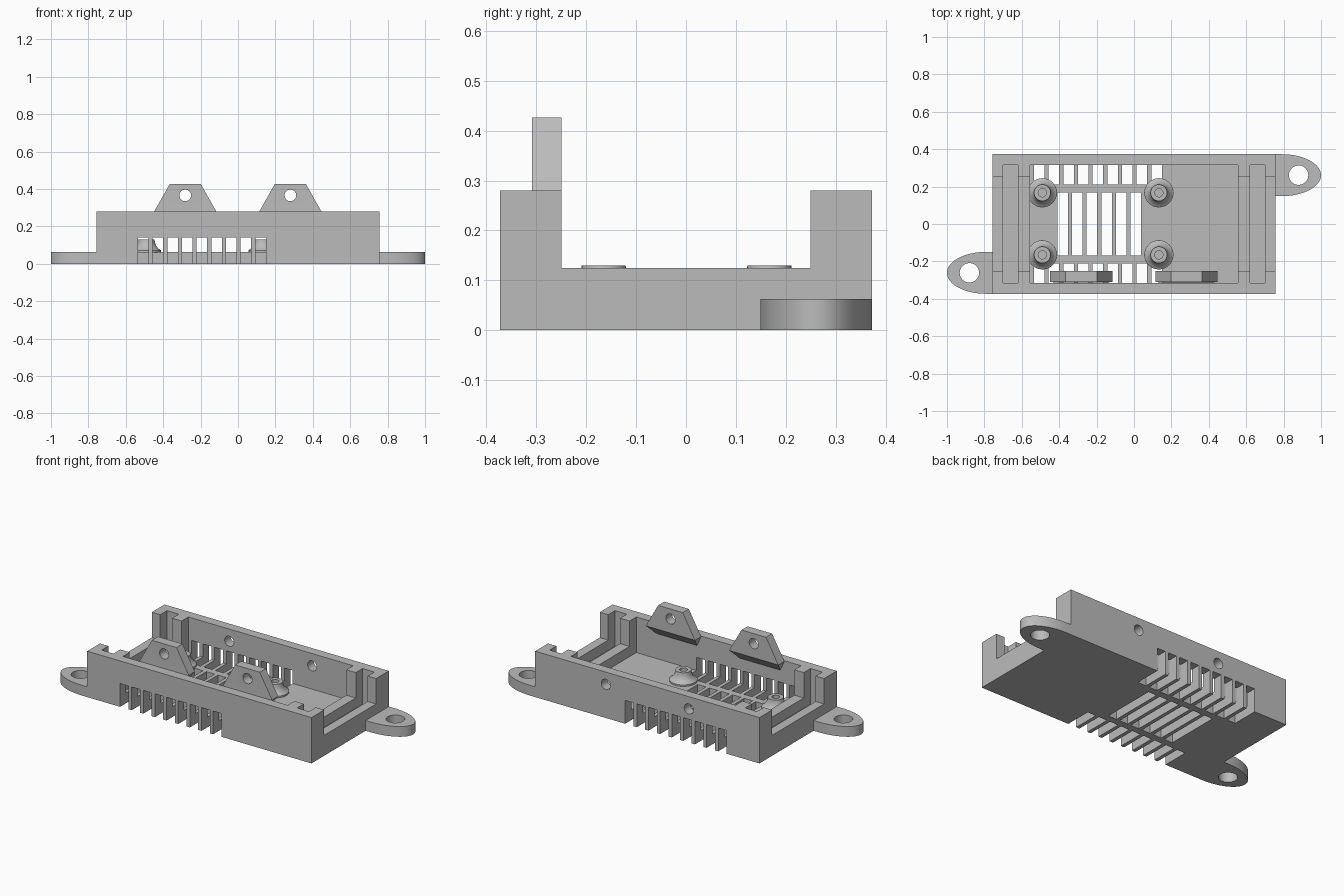
import bpy, bmesh, math
from mathutils import Matrix

if "Cube" in bpy.data.objects:
    bpy.data.objects.remove(bpy.data.objects["Cube"], do_unlink=True)

grey = bpy.data.materials.new("plain grey")
grey.use_nodes = True
grey.diffuse_color = (0.5, 0.5, 0.5, 1)
grey.node_tree.nodes["Principled BSDF"].inputs["Base Color"].default_value = (0.5, 0.5, 0.5, 1)

FLOOR, SILL, TOP = 0.0625, 0.125, 0.28


def finish(name, bm):
    bmesh.ops.recalc_face_normals(bm, faces=bm.faces)
    mesh = bpy.data.meshes.new(name)
    bm.to_mesh(mesh)
    bm.free()
    mesh.materials.append(grey)
    ob = bpy.data.objects.new(name, mesh)
    bpy.context.collection.objects.link(ob)
    return ob


def activate(ob):
    bpy.ops.object.select_all(action='DESELECT')
    ob.select_set(True)
    bpy.context.view_layer.objects.active = ob


def box(name, x, y, z):
    bm = bmesh.new()
    bmesh.ops.create_cube(bm, size=1)
    for v in bm.verts:
        v.co = [a[0] if c < 0 else a[1] for a, c in zip((x, y, z), v.co)]
    return finish(name, bm)


def rod(name, r, depth, centre, axis):
    bm = bmesh.new()
    turn = Matrix.Rotation(math.pi / 2, 4, 'X') if axis == 'Y' else Matrix()
    bmesh.ops.create_cone(bm, cap_ends=True, segments=32, radius1=r, radius2=r,
                          depth=depth, matrix=Matrix.Translation(centre) @ turn)
    return finish(name, bm)


def prism(name, pts, z0, z1):
    bm = bmesh.new()
    face = bm.faces.new([bm.verts.new((x, y, z0)) for x, y in pts])
    out = bmesh.ops.extrude_face_region(bm, geom=[face])
    for v in out['geom']:
        if isinstance(v, bmesh.types.BMVert):
            v.co.z = z1
    return finish(name, bm)


def cut(ob, cutter):
    cutter.hide_render = True
    mod = ob.modifiers.new("cut", 'BOOLEAN')
    mod.operation, mod.solver, mod.object = 'DIFFERENCE', 'EXACT', cutter
    activate(ob)
    bpy.ops.object.modifier_apply(modifier=mod.name)
    bpy.data.objects.remove(cutter, do_unlink=True)


def smooth(ob):
    activate(ob)
    bpy.ops.object.shade_smooth_by_angle(angle=math.radians(35))


# Open tray with panel slots and notched ends
tray = box("tray", (-0.757, 0.757), (-0.373, 0.373), (0, TOP))
cut(tray, box("cavity", (-0.556, 0.556), (-0.315, 0.315), (FLOOR, 1)))
cut(tray, box("end_notches", (-1, 1), (-0.25, 0.25), (SILL, 1)))
for s in (-1, 1):
    cut(tray, box("panel_slot", sorted((s * 0.62, s * 0.70)), (-0.315, 0.315), (FLOOR, 1)))

# Vents wrapping from the side walls under the floor
for i in range(9):
    x = -0.507 + i * 0.0785
    for s in (-1, 1):
        cut(tray, box("side_vent", (x - 0.028, x + 0.028),
                      sorted((s * 0.21, s * 0.5)), (-0.1, 0.142)))
# Long vents in the middle of the floor
for i in range(6):
    x = -0.382 + i * 0.0785
    cut(tray, box("floor_vent", (x - 0.028, x + 0.028), (-0.168, 0.168), (-0.1, 0.1)))
# Screw holes through the back wall
for x in (-0.28, 0.28):
    cut(tray, rod("wall_hole", 0.031, 0.2, (x, 0.345, 0.205), 'Y'))
smooth(tray)

# Mounting lugs at opposite corners
for s, name in ((1, "left_lug"), (-1, "right_lug")):
    arc = [math.pi * (i / 32 - 0.5) for i in range(33)]
    pts = [(0.757, 0.149)] + [(0.79 + 0.21 * math.cos(a), 0.261 + 0.112 * math.sin(a))
                              for a in arc] + [(0.757, 0.373)]
    lug = prism(name, [(s * x, s * y) for x, y in pts], 0, FLOOR)
    cut(lug, rod("lug_hole", 0.052, 0.3, (s * 0.88, s * 0.261, 0), 'Z'))
    smooth(lug)

# Flared hollow standoffs
profile = [(0, 0.07), (0.022, 0.07), (0.022, 0.13), (0.044, 0.13), (0.046, 0.112),
           (0.054, 0.094), (0.066, 0.08), (0.078, 0.072), (0.078, 0.06), (0, 0.06)]
for x in (-0.49, 0.133):
    for y in (-0.165, 0.167):
        bm = bmesh.new()
        verts = [bm.verts.new((r, 0, z)) for r, z in profile]
        edges = [bm.edges.new(p) for p in zip(verts, verts[1:])]
        bmesh.ops.spin(bm, geom=verts + edges, cent=(0, 0, 0), axis=(0, 0, 1),
                       angle=math.tau, steps=32, use_duplicate=False)
        bmesh.ops.remove_doubles(bm, verts=bm.verts, dist=1e-4)
        bmesh.ops.translate(bm, verts=bm.verts, vec=(x, y, 0))
        smooth(finish("standoff", bm))

# Upright fastening tabs with a wedge below, on the front wall
for cx in (-0.282, 0.28):
    bm = bmesh.new()
    rings = []
    for half, z, inner in ((0.135, 0.217, -0.312), (0.166, TOP, -0.25), (0.083, 0.427, -0.25)):
        rings.append([bm.verts.new((cx + sx * half, y, z)) for sx, y in
                      ((-1, -0.314 if z < TOP else -0.309), (1, -0.314 if z < TOP else -0.309),
                       (1, inner), (-1, inner))])
    for a, b in zip(rings, rings[1:]):
        for i in range(4):
            j = (i + 1) % 4
            bm.faces.new((a[i], a[j], b[j], b[i]))
    bm.faces.new(rings[0])
    bm.faces.new(rings[-1])
    tab = finish("front_tab", bm)
    cut(tab, rod("tab_hole", 0.031, 0.3, (cx, -0.28, 0.366), 'Y'))
    smooth(tab)
